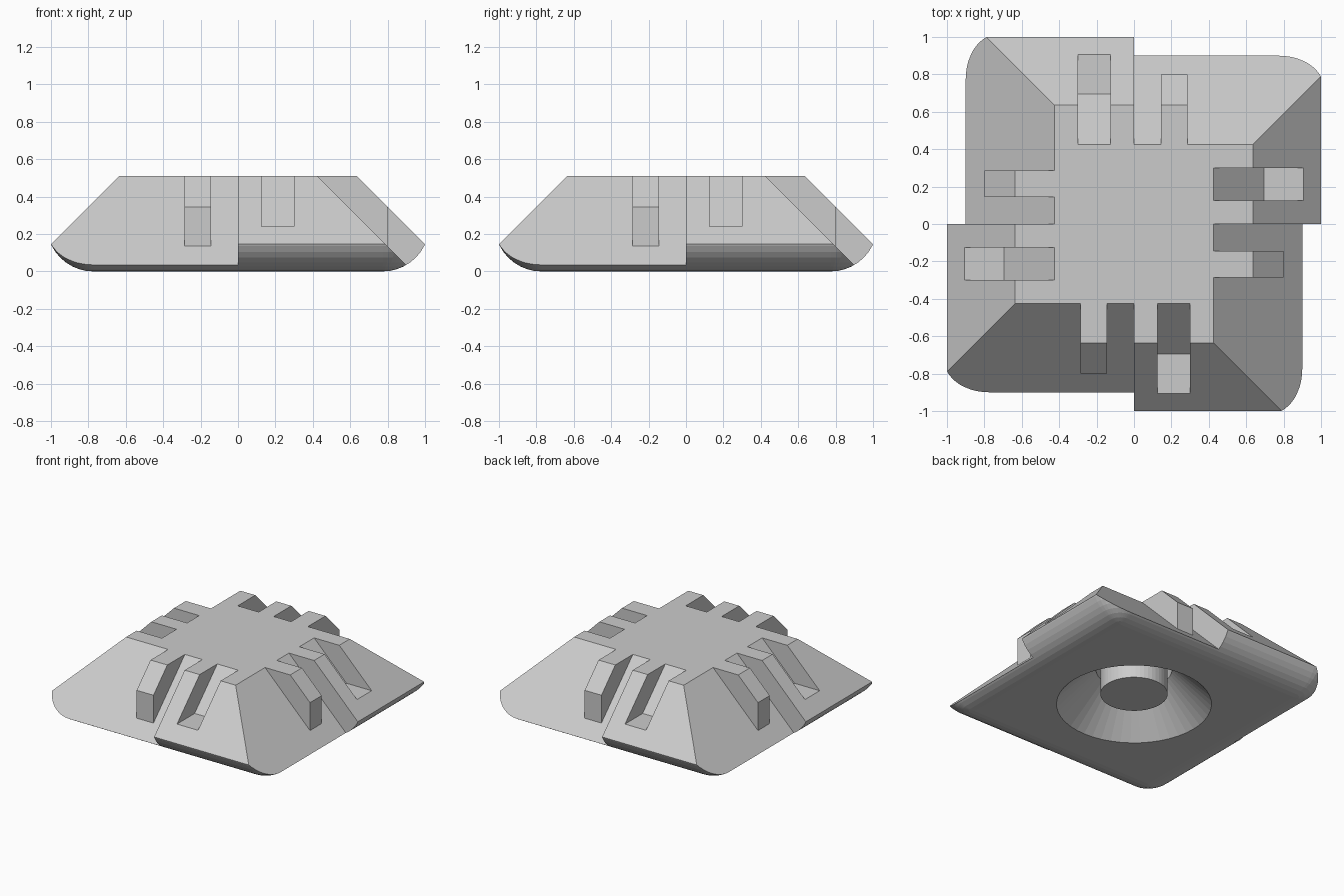
import bpy, bmesh
from math import sin, cos, pi
from mathutils import Matrix, Vector

if "Cube" in bpy.data.objects:
    bpy.data.objects.remove(bpy.data.objects["Cube"])

TOP = 0.51
OUT, INN = 1.145, 0.935      # 45 degree outer / inner flank planes: distance + z


def finish(name, bm):
    bmesh.ops.remove_doubles(bm, verts=bm.verts, dist=1e-5)
    bmesh.ops.recalc_face_normals(bm, faces=bm.faces)
    me = bpy.data.meshes.new(name)
    bm.to_mesh(me)
    bm.free()
    ob = bpy.data.objects.new(name, me)
    bpy.context.collection.objects.link(ob)
    return ob


def loft(bm, rings):
    # closed solid from matching rings of points
    vs = [[bm.verts.new(p) for p in ring] for ring in rings]
    n = len(vs[0])
    for a, b in zip(vs, vs[1:]):
        for i in range(n):
            bm.faces.new((a[i], a[(i + 1) % n], b[(i + 1) % n], b[i]))
    bm.faces.new(vs[0][::-1])
    bm.faces.new(vs[-1])


def four_bars(name, x0, x1, profile):
    # a y-z profile extruded along x, repeated on all four sides
    bm = bmesh.new()
    for k in range(4):
        rot = Matrix.Rotation(k * pi / 2, 3, 'Z')
        loft(bm, [[rot @ Vector((x, y, z)) for y, z in profile] for x in (x0, x1)])
    return finish(name, bm)


def boolean(ob, tool, op):
    m = ob.modifiers.new(op, 'BOOLEAN')
    m.operation, m.solver, m.object = op, 'EXACT', tool
    tool.hide_render = True
    bpy.context.view_layer.objects.active = ob
    bpy.ops.object.modifier_apply(modifier=m.name)
    bpy.data.objects.remove(tool)


# pinwheel frustum: each side is half outer, half inner flank
def pinwheel(z):
    a, b = OUT - z, INN - z
    pts = []
    for k in range(4):
        c, s = round(cos(k * pi / 2)), round(sin(k * pi / 2))
        for x, y in ((-a, -b), (0, -b), (0, -a)):
            pts.append((x * c - y * s, x * s + y * c, z))
    return pts


bm = bmesh.new()
loft(bm, [pinwheel(-0.05), pinwheel(0.6)])
body = finish("connector_body", bm)

# raised tabs on the inner flanks, matching slots in the outer flanks
tabs = four_bars("tabs", -0.285, -0.145,
                 [(-0.8, 0.1), (-0.8, 0.345), (-0.565, 0.58), (-0.36, 0.58), (-0.36, 0.1)])
boolean(body, tabs, 'UNION')
slots = four_bars("slots", 0.125, 0.30,
                  [(-0.695, 0.24), (-1.1, 0.24), (-1.1, 0.65), (-0.285, 0.65)])
boolean(body, slots, 'DIFFERENCE')

# slab with rounded underside and corners trims the body
C, R, N = 0.773, 0.25, 10
bm = bmesh.new()
for sx in (-1, 1):
    for sy in (-1, 1):
        for j in range(N + 1):
            p = j * pi / 2 / N
            for i in range(N + 1):
                t = i * pi / 2 / N
                x, y = C + R * sin(p) * cos(t), C + R * sin(p) * sin(t)
                bm.verts.new((sx * x, sy * y, R - R * cos(p)))
                if j == N:
                    bm.verts.new((sx * x, sy * y, TOP))
bmesh.ops.remove_doubles(bm, verts=bm.verts, dist=1e-5)
bmesh.ops.convex_hull(bm, input=bm.verts)
for v in [v for v in bm.verts if not v.link_faces]:
    bm.verts.remove(v)
bmesh.ops.dissolve_limit(bm, angle_limit=0.005, verts=bm.verts, edges=bm.edges)
boolean(body, finish("rounded_slab", bm), 'INTERSECT')

# conical recess underneath, leaving a central post
profile = [(0.58, -0.05), (0.26, 0.27), (0.26, 0.36), (0.23, 0.36), (0.23, 0.08)]
SEG = 48
bm = bmesh.new()
loft(bm, [[(r * cos(2 * pi * k / SEG), r * sin(2 * pi * k / SEG), z)
           for k in range(SEG)] for r, z in profile])
boolean(body, finish("recess", bm), 'DIFFERENCE')
